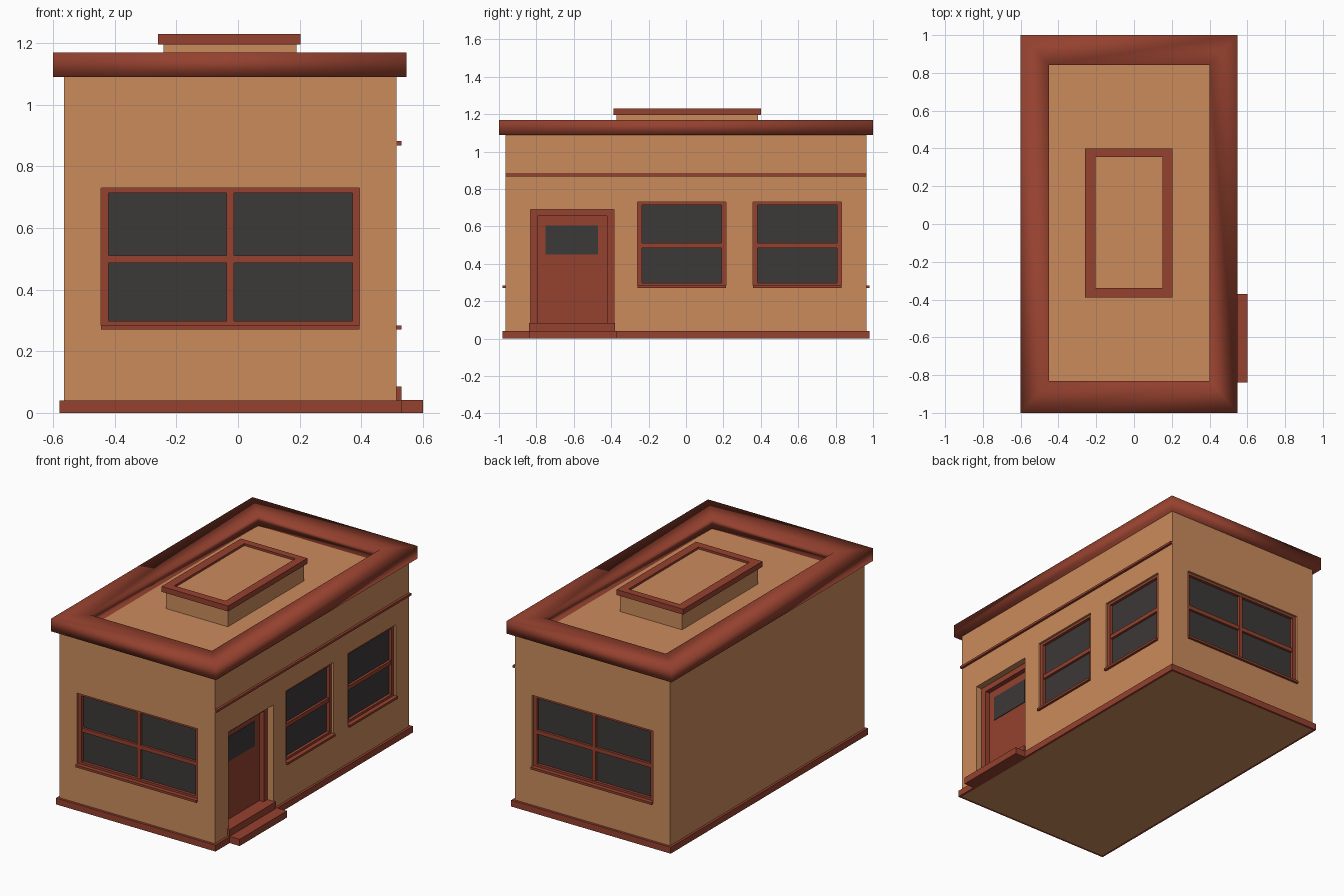
import bpy, bmesh, math
from mathutils import Matrix, Vector

if "Cube" in bpy.data.objects:
    bpy.data.objects.remove(bpy.data.objects["Cube"])


def material(name, rgb):
    m = bpy.data.materials.new(name)
    m.diffuse_color = (*rgb, 1)
    m.use_nodes = True
    m.node_tree.nodes["Principled BSDF"].inputs["Base Color"].default_value = m.diffuse_color
    return m


WALL = material("tan_plaster", (0.60, 0.26, 0.107))
TRIM = material("brick_red", (0.30, 0.053, 0.028))
GLASS = material("dark_glass", (0.046, 0.040, 0.040))

CX = -0.025                       # the building's centre line
X0, X1, Y = -0.565, 0.515, 0.965  # wall planes
FRONT = Matrix.Translation((0, -Y, 0))
RIGHT = Matrix.Translation((X1, 0, 0)) @ Matrix.Rotation(math.pi / 2, 4, 'Z')
BACK = Matrix.Translation((0, Y, 0)) @ Matrix.Rotation(math.pi, 4, 'Z')


def finish(name, bm, mat):
    bmesh.ops.recalc_face_normals(bm, faces=bm.faces)
    me = bpy.data.meshes.new(name)
    bm.to_mesh(me)
    bm.free()
    me.materials.append(mat)
    ob = bpy.data.objects.new(name, me)
    bpy.context.collection.objects.link(ob)
    return ob


def boxes(name, spans, mat, frame=Matrix()):
    """One object from boxes given as (x0, x1, y0, y1, z0, z1) in a frame."""
    bm = bmesh.new()
    for a in spans:
        lo, hi = Vector(a[0::2]), Vector(a[1::2])
        m = frame @ Matrix.Translation((lo + hi) / 2) @ Matrix.Diagonal((*(hi - lo), 1))
        bmesh.ops.create_cube(bm, size=1, matrix=m)
    return finish(name, bm, mat)


def ring(name, outer, inner, z0, z1, mat):
    """Rectangular ring; outer and inner are (x0, x1, y0, y1)."""
    bm = bmesh.new()
    loops = []
    for (a, b, c, d), z in ((outer, z0), (outer, z1), (inner, z1), (inner, z0)):
        loops.append([bm.verts.new((x, y, z)) for x, y in ((a, c), (b, c), (b, d), (a, d))])
    for k in range(4):
        p, q = loops[k], loops[(k + 1) % 4]
        for i in range(4):
            j = (i + 1) % 4
            bm.faces.new((p[i], p[j], q[j], q[i]))
    return finish(name, bm, mat)


# Walls with flat roof
walls = boxes("walls", [(X0, X1, -Y, Y, 0, 1.09)], WALL)


def cut(spans, frame):
    cutter = boxes("opening_cutter", spans, WALL, frame)
    cutter.hide_render = True
    mod = walls.modifiers.new("opening", 'BOOLEAN')
    mod.operation, mod.solver, mod.object = 'DIFFERENCE', 'EXACT', cutter
    bpy.context.view_layer.objects.active = walls
    bpy.ops.object.modifier_apply(modifier=mod.name)
    bpy.data.objects.remove(cutter)


def window(name, u0, u1, split, frame):
    """Recessed window; local x runs along the wall and -y points outward."""
    z0, z1, t, b = 0.27, 0.73, 0.024, 0.012
    cut([(u0, u1, -0.1, 0.05, z0, z1)], frame)
    f0, f1 = 0.012, 0.045
    bars = [(u0, u0 + t, f0, f1, z0, z1), (u1 - t, u1, f0, f1, z0, z1),
            (u0 + t, u1 - t, f0, f1, z0, z0 + t + 0.004),
            (u0 + t, u1 - t, f0, f1, z1 - t + 0.008, z1),
            (u0 + t, u1 - t, f0 + 0.003, f1, 0.486, 0.511)]
    if split:
        c = (u0 + u1) / 2
        bars.append((c - b, c + b, f0 + 0.002, f1, z0 + t, z1 - t + 0.008))
    boxes(name + "_frame", bars, TRIM, frame)
    boxes(name + "_glass", [(u0 + t / 2, u1 - t / 2, 0.03, 0.048, z0 + t / 2, z1 - t / 2)],
          GLASS, frame)
    boxes(name + "_sill", [(u0, u1, -0.015, 0.02, z0, z0 + 0.014)], TRIM, frame)


# Windows
window("front_window", -0.445, 0.395, True, FRONT)
window("back_window", -0.395, 0.445, True, BACK)
window("side_window_a", -0.26, 0.213, False, RIGHT)
window("side_window_b", 0.357, 0.832, False, RIGHT)

# Recessed door with frame and small pane
cut([(-0.832, -0.385, -0.1, 0.09, 0.06, 0.69)], RIGHT)
boxes("door_frame", [(-0.832, -0.795, 0.04, 0.09, 0.06, 0.69),
                     (-0.422, -0.385, 0.04, 0.09, 0.06, 0.69),
                     (-0.795, -0.422, 0.04, 0.09, 0.655, 0.69)], TRIM, RIGHT)
boxes("door", [(-0.795, -0.422, 0.07, 0.09, 0.06, 0.655)], TRIM, RIGHT)
boxes("door_glass", [(-0.75, -0.47, 0.066, 0.074, 0.45, 0.605)], GLASS, RIGHT)

# Entrance steps
boxes("door_steps", [(-0.84, -0.38, -0.015, 0.07, 0.02, 0.085),
                     (-0.84, -0.37, -0.085, -0.01, 0, 0.042)], TRIM, RIGHT)

# Plinth, side moulding and roof cornice
ring("plinth", (-0.58, 0.53, -0.98, 0.98), (X0, X1, -Y, Y), 0, 0.04, TRIM)
boxes("side_moulding", [(-Y, Y, -0.015, 0.005, 0.868, 0.882)], TRIM, RIGHT)
cornice = ring("cornice", (-0.6, 0.547, -1, 1), (-0.45, 0.40, -0.83, 0.843), 1.09, 1.17, TRIM)
for p in cornice.data.polygons:
    p.use_smooth = True

# Roof hatch
boxes("hatch_base", [(-0.242, 0.19, -0.372, 0.385, 1.085, 1.197)], WALL)
ring("hatch_frame", (-0.26, 0.203, -0.388, 0.4), (-0.205, 0.15, -0.338, 0.355), 1.196, 1.23, TRIM)
boxes("hatch_panel", [(-0.215, 0.16, -0.348, 0.365, 1.19, 1.217)], WALL)
